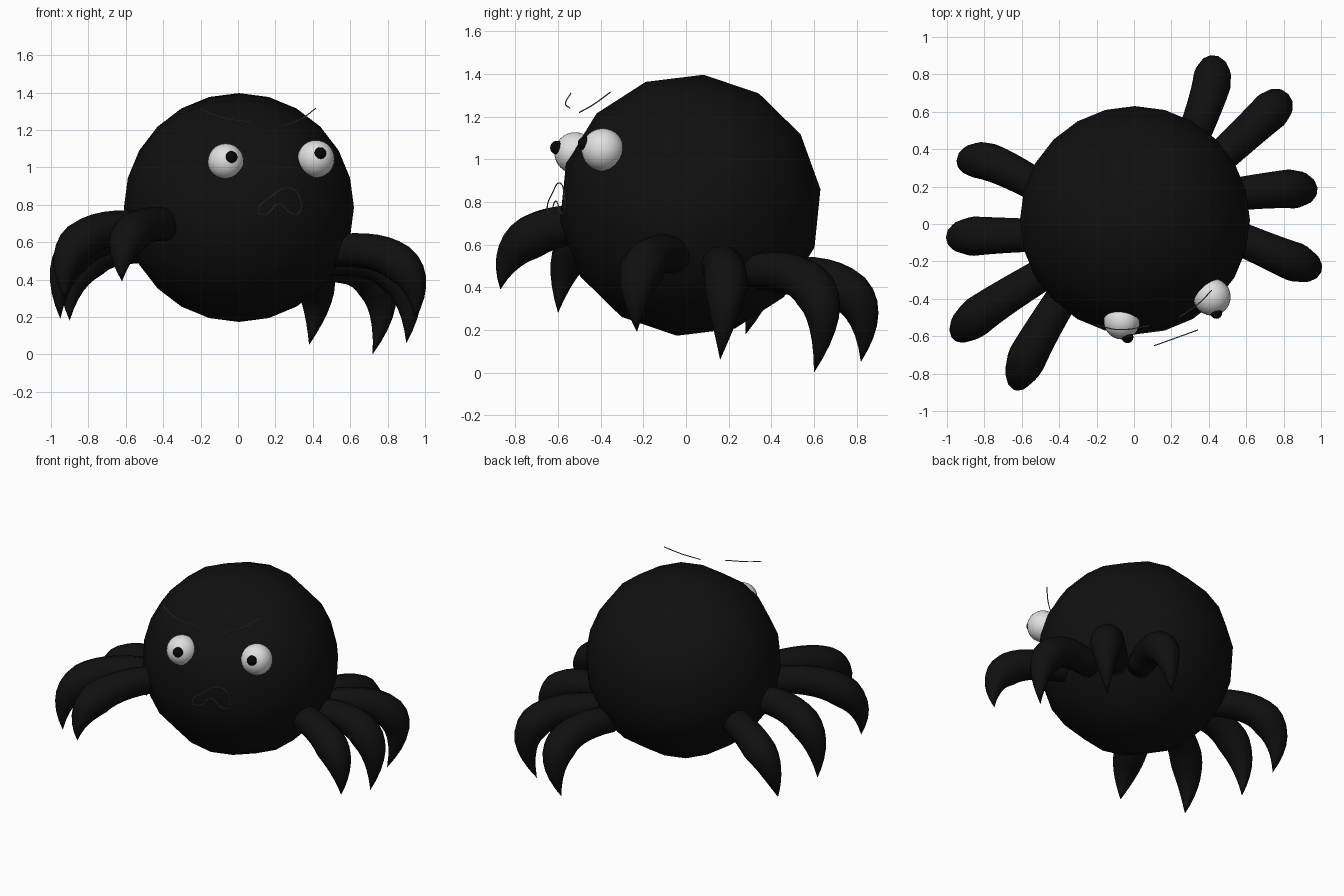
import bpy
import bmesh
import math
from mathutils import Matrix, Vector

cube = bpy.data.objects.get("Cube")
if cube:
    bpy.data.objects.remove(cube)


def material(name, value):
    mat = bpy.data.materials.new(name)
    mat.use_nodes = True
    color = (value, value, value, 1)
    mat.diffuse_color = color
    shader = mat.node_tree.nodes["Principled BSDF"]
    shader.inputs["Base Color"].default_value = color
    shader.inputs["Roughness"].default_value = 0.8
    return mat


black = material("soft black", 0.005)
white = material("eye white", 0.75)
pupil_black = material("pupil black", 0.002)
line_grey = material("line grey", 0.2)


def mesh_object(name, bm, mat):
    bmesh.ops.recalc_face_normals(bm, faces=bm.faces)
    for face in bm.faces:
        face.smooth = True
    mesh = bpy.data.meshes.new(name)
    bm.to_mesh(mesh)
    bm.free()
    mesh.materials.append(mat)
    obj = bpy.data.objects.new(name, mesh)
    bpy.context.collection.objects.link(obj)
    return obj


def ball(name, center, radius, mat, segments=24, rings=16, turn=None):
    bm = bmesh.new()
    matrix = Matrix.Translation(center) @ (turn or Matrix.Identity(4))
    bmesh.ops.create_uvsphere(bm, u_segments=segments, v_segments=rings,
                              radius=radius, matrix=matrix)
    return mesh_object(name, bm, mat)


def leg(name, root, knee, tip, steps=14, sides=12):
    """Sweep a round section along an arch, swelling at the knee, ending in a point."""
    root, knee, tip = Vector(root), Vector(knee), Vector(tip)
    side = (knee - root).cross(Vector((0, 0, 1))).normalized()
    bm = bmesh.new()
    rings = []
    for i in range(steps):
        t = i / steps
        center = root * (1 - t) ** 2 + knee * 2 * t * (1 - t) + tip * t * t
        tangent = ((knee - root) * (1 - t) + (tip - knee) * t).normalized()
        up = side.cross(tangent).normalized()
        if t < 0.5:
            radius = 0.085 + 0.04 * t
        else:
            radius = 0.105 * (1 - (2 * t - 1) ** 1.6)
        ring = []
        for k in range(sides):
            a = math.tau * k / sides
            ring.append(bm.verts.new(center + radius * (side * math.cos(a) + up * math.sin(a))))
        rings.append(ring)
    for first, second in zip(rings, rings[1:]):
        for k in range(sides):
            n = (k + 1) % sides
            bm.faces.new((first[k], first[n], second[n], second[k]))
    bm.faces.new(rings[0])
    point = bm.verts.new(tip)
    for k in range(sides):
        bm.faces.new((rings[-1][k], rings[-1][(k + 1) % sides], point))
    return mesh_object(name, bm, black)


def stroke(name, points, closed=False):
    """Thin drawn line following a smooth path."""
    curve = bpy.data.curves.new(name, "CURVE")
    curve.dimensions = "3D"
    curve.bevel_depth = 0.003
    curve.bevel_resolution = 1
    spline = curve.splines.new("BEZIER")
    spline.bezier_points.add(len(points) - 1)
    for bp, co in zip(spline.bezier_points, points):
        bp.co = co
        bp.handle_left_type = bp.handle_right_type = "AUTO"
    spline.use_cyclic_u = closed
    spline.resolution_u = 6
    curve.materials.append(line_grey)
    obj = bpy.data.objects.new(name, curve)
    bpy.context.collection.objects.link(obj)
    return obj


# Body: coarse ball with its poles at the sides
body_turn = Matrix.Rotation(math.radians(90), 4, "Y") @ Matrix.Rotation(math.radians(7), 4, "Z")
ball("body", (0.005, 0.02, 0.785), 0.615, black, segments=14, rings=12, turn=body_turn)

# Legs: root, knee control and tip
legs = {
    "left_back_leg": ((0.29, 0.4, 0.45), (0.5, 0.92, 0.5), (0.38, 0.82, 0.05)),
    "left_rear_middle_leg": ((0.4, 0.3, 0.47), (0.9, 0.76, 0.53), (0.72, 0.6, 0)),
    "left_front_middle_leg": ((0.47, 0.15, 0.5), (1, 0.22, 0.57), (0.9, 0.16, 0.06)),
    "left_front_leg": ((0.48, -0.04, 0.55), (1, -0.27, 0.61), (0.95, -0.23, 0.19)),
    "right_back_leg": ((-0.46, 0.17, 0.57), (-0.92, 0.45, 0.62), (-0.9, 0.28, 0.18)),
    "right_rear_middle_leg": ((-0.47, -0.06, 0.63), (-1, -0.06, 0.7), (-0.95, -0.08, 0.19)),
    "right_front_middle_leg": ((-0.44, -0.24, 0.67), (-1, -0.57, 0.74), (-0.92, -0.6, 0.28)),
    "right_front_leg": ((-0.35, -0.34, 0.69), (-0.66, -0.83, 0.74), (-0.62, -0.87, 0.39)),
}
for leg_name, path in legs.items():
    leg(leg_name, *path)

# Eyes
ball("right_eye", (-0.065, -0.52, 1.03), 0.097, white)
ball("left_eye", (0.417, -0.39, 1.045), 0.1, white)
ball("right_pupil", (-0.035, -0.605, 1.055), 0.032, pupil_black, 16, 10)
ball("left_pupil", (0.44, -0.475, 1.075), 0.032, pupil_black, 16, 10)

# Brows
stroke("right_brow", [(-0.2, -0.54, 1.31), (-0.08, -0.565, 1.265), (0.08, -0.545, 1.24)])
stroke("left_brow", [(0.24, -0.5, 1.22), (0.34, -0.43, 1.26), (0.415, -0.355, 1.315)])

# Mouth: closed outline lying in a slanted upright plane
mouth = [(0.11, 0.76), (0.18, 0.845), (0.27, 0.89), (0.325, 0.85),
         (0.32, 0.75), (0.28, 0.755), (0.22, 0.805), (0.15, 0.75)]
stroke("mouth", [(x, -0.65 + 0.36 * (x - 0.11), z) for x, z in mouth], closed=True)
